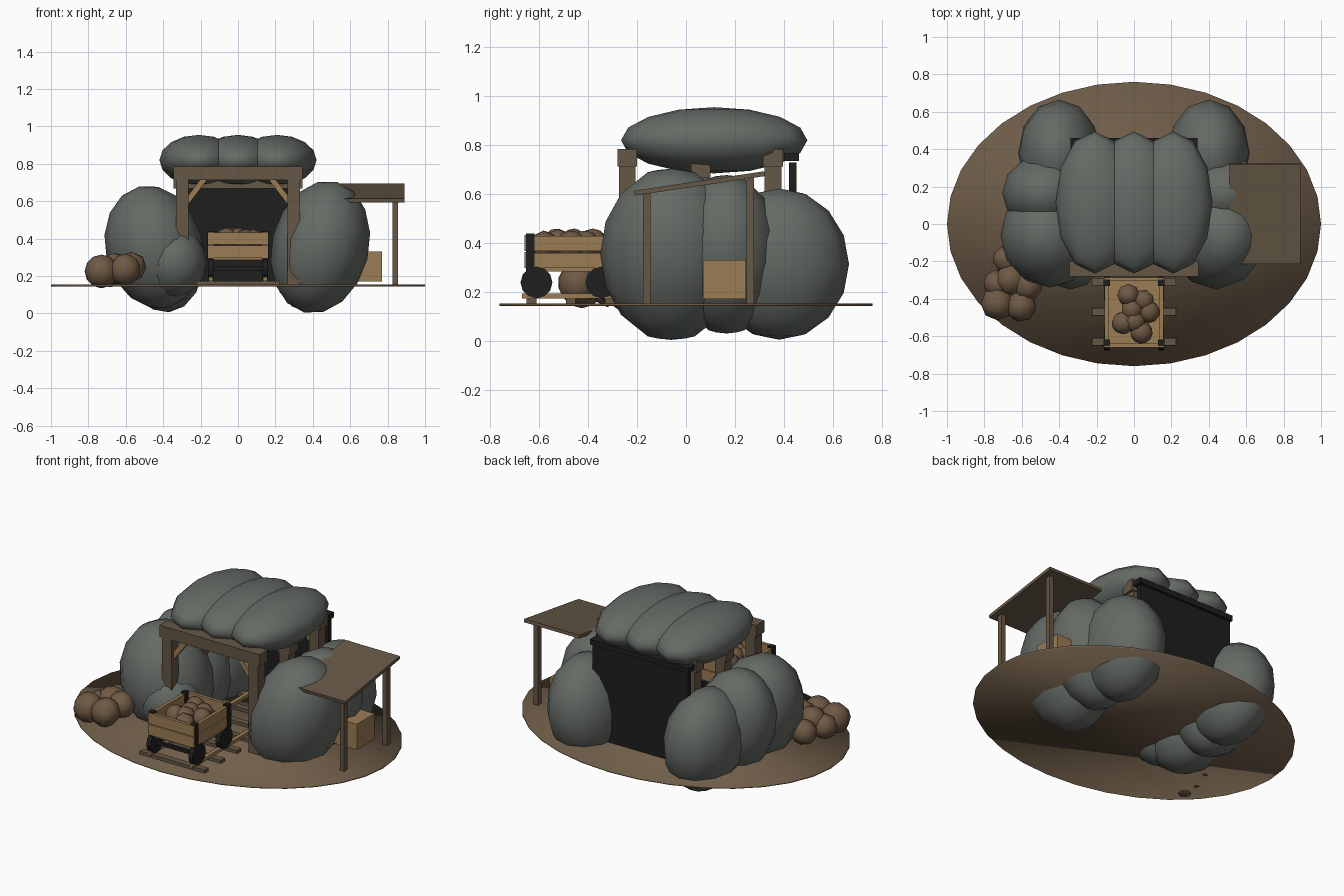
import bpy, math
from mathutils import Vector

if "Cube" in bpy.data.objects:
    bpy.data.objects.remove(bpy.data.objects["Cube"])


def material(name, rgb):
    m = bpy.data.materials.new(name)
    m.diffuse_color = (*rgb, 1)
    m.use_nodes = True
    m.node_tree.nodes["Principled BSDF"].inputs["Base Color"].default_value = m.diffuse_color
    return m


ROCK = material("grey rock", (0.130, 0.145, 0.130))
EARTH = material("brown earth", (0.165, 0.112, 0.068))
WOOD = material("dark timber", (0.130, 0.095, 0.060))
PLANK = material("light timber", (0.330, 0.205, 0.090))
DARK = material("black iron", (0.013, 0.013, 0.013))
ORE = material("brown ore", (0.160, 0.100, 0.058))


def finish(name, mat, smooth=False):
    o = bpy.context.object
    o.name = name
    o.data.materials.append(mat)
    if smooth:
        bpy.ops.object.shade_smooth()
    return o


def box(name, mat, x, y, z, rot=(0, 0, 0)):
    """Box from (low, high) ranges on each axis."""
    bpy.ops.mesh.primitive_cube_add(size=1, rotation=rot, location=[(a + b) / 2 for a, b in (x, y, z)])
    bpy.context.object.scale = [b - a for a, b in (x, y, z)]
    return finish(name, mat)


def ball(name, mat, loc, radii, segs=12, rings=8, tilt=0, spin=0):
    bpy.ops.mesh.primitive_uv_sphere_add(segments=segs, ring_count=rings, radius=1,
                                         location=loc, rotation=(0, tilt, spin))
    bpy.context.object.scale = radii
    return finish(name, mat, True)


def bar(name, mat, a, b, w, d):
    """Square bar between two points in an xz plane."""
    a, b = Vector(a), Vector(b)
    v = b - a
    bpy.ops.mesh.primitive_cube_add(size=1, location=(a + b) / 2, rotation=(0, math.atan2(v.x, v.z), 0))
    bpy.context.object.scale = (w, d, v.length)
    return finish(name, mat)


# Ground disc
bpy.ops.mesh.primitive_cylinder_add(vertices=32, radius=1, depth=0.01, location=(0, 0, 0.15))
bpy.context.object.scale = (1, 0.76, 1)
finish("ground", EARTH, True)

# Boulders along both sides of the tunnel
T = math.radians(14)
ball("front_boulder_right", ROCK, (0.44, -0.06, 0.355), (0.26, 0.29, 0.36), tilt=T)
ball("front_boulder_left", ROCK, (-0.45, -0.06, 0.355), (0.26, 0.28, 0.333), tilt=-T)
ball("low_boulder_left", ROCK, (-0.34, -0.17, 0.275), (0.17, 0.18, 0.185))
for s, side in ((1, "right"), (-1, "left")):
    ball("middle_boulder_" + side, ROCK, (s * 0.45, 0.165, 0.355), (0.25, 0.22, 0.333), tilt=s * T)
    ball("back_boulder_" + side, ROCK, (s * 0.40, 0.38, 0.315), (0.22, 0.285, 0.31), tilt=s * 0.1)

# Roof boulders
for x in (-0.21, 0, 0.21):
    ball("roof_boulder", ROCK, (x, 0.115, 0.82), (0.21, 0.38, 0.135))

# Timber frames: posts, lintel and corner braces
for y in (-0.24, 0.06, 0.355):
    end = y != 0.06
    top = 0.785 if end else 0.74
    box("lintel", WOOD, (-0.345, 0.345), (y - 0.04, y + 0.04), (top - 0.072, top))
    for s in (-1, 1):
        x = s * 0.298
        box("frame_post", WOOD, (x - 0.033, x + 0.033), (y - 0.034, y + 0.034), (0.15, top - 0.07))
        if end:
            bar("corner_brace", PLANK, (s * 0.275, y, 0.595), (s * 0.18, y, 0.72), 0.03, 0.03)

# Dark back wall with its capping beam
box("back_wall", DARK, (-0.33, 0.33), (0.42, 0.45), (0.15, 0.73))
box("wall_cap", DARK, (-0.34, 0.34), (0.40, 0.46), (0.735, 0.768))

# Track
for i in range(7):
    y = -0.63 + 0.16 * i
    box("sleeper", WOOD, (-0.225, 0.225), (y - 0.02, y + 0.02), (0.155, 0.175))
for s in (-1, 1):
    box("rail", PLANK, (s * 0.145 - 0.012, s * 0.145 + 0.012), (-0.67, 0.41), (0.175, 0.195))

# Cart: floor, planked sides, iron corners and wheels
box("cart_floor", PLANK, (-0.15, 0.15), (-0.645, -0.30), (0.285, 0.305))
for z in (0.298, 0.368):
    for s in (-1, 1):
        x, y = s * 0.147, -0.4725 + s * 0.177
        box("cart_side_plank", PLANK, (x - 0.01, x + 0.01), (-0.655, -0.29), (z, z + 0.062))
        box("cart_end_plank", PLANK, (-0.16, 0.16), (y - 0.01, y + 0.01), (z, z + 0.066))
for x in (-0.145, 0.145):
    for y in (-0.635, -0.315):
        box("cart_corner", DARK, (x - 0.017, x + 0.017), (y - 0.017, y + 0.017), (0.285, 0.44))
    for y in (-0.61, -0.345):
        bpy.ops.mesh.primitive_cylinder_add(vertices=12, radius=0.065, depth=0.03,
                                            location=(x, y, 0.24), rotation=(0, math.pi / 2, 0))
        finish("cart_wheel", DARK)
for y in (-0.61, -0.345):
    box("cart_axle", DARK, (-0.14, 0.14), (y - 0.01, y + 0.01), (0.23, 0.25))

# Ore in the cart
for i, (x, y) in enumerate([(-0.03, -0.38), (0.05, -0.41), (-0.01, -0.46), (0.08, -0.47),
                            (-0.06, -0.53), (0.04, -0.58), (0.0, -0.52)]):
    ball("cart_ore", ORE, (x, y, 0.4 - 0.008 * (i % 2)), (0.06,) * 3, 8, 6, 0.3 * i, 0.5 * i)

# Rubble pile
for i, (x, y, z, r) in enumerate([(-0.73, -0.425, 0.225, 0.09), (-0.605, -0.44, 0.235, 0.085),
                                  (-0.66, -0.30, 0.24, 0.085), (-0.57, -0.33, 0.25, 0.08),
                                  (-0.73, -0.32, 0.215, 0.075), (-0.68, -0.19, 0.215, 0.075)]):
    ball("rubble", ORE, (x, y, z), (r,) * 3, 8, 6, 0.4 * i, 0.6 * i)

# Lean-to shelter and crate
slope = math.atan2(0.08, 0.535)
box("shelter_roof", WOOD, (0.51, 0.89), (-0.215, 0.325), (0.634, 0.654), (slope, 0, 0))
for y, top in ((-0.16, 0.61), (0.262, 0.67)):
    box("shelter_post", WOOD, (0.825, 0.855), (y - 0.016, y + 0.016), (0.15, top))
box("crate", PLANK, (0.60, 0.77), (0.07, 0.245), (0.172, 0.332))
